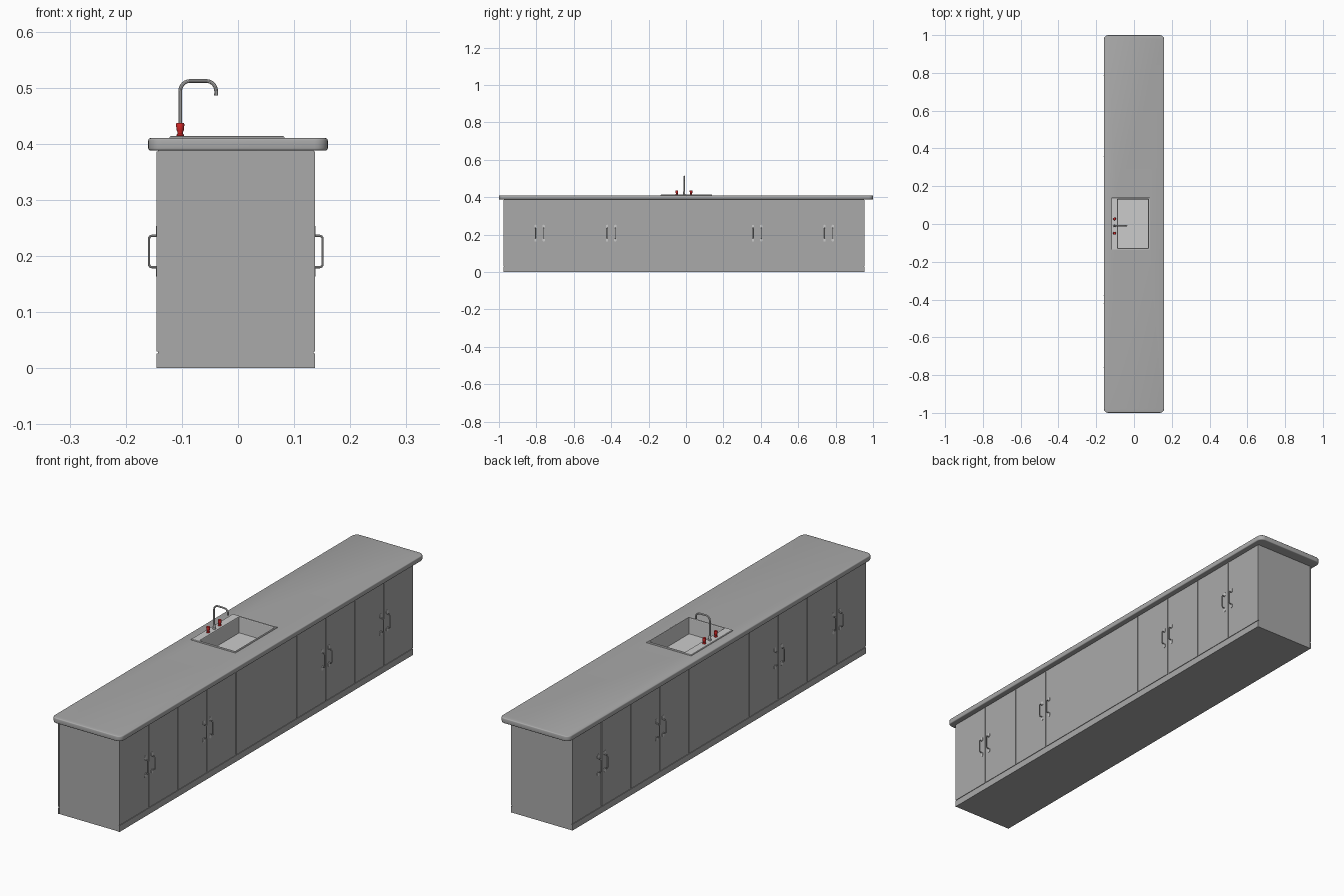
import bpy, bmesh, math
from mathutils import Vector

if "Cube" in bpy.data.objects:
    bpy.data.objects.remove(bpy.data.objects["Cube"])

CX = -0.004          # centre line of the cabinet
FACE = 0.141         # distance from the centre line to the door faces
CORE = 0.1385        # distance to the carcass behind the doors


def material(name, color):
    m = bpy.data.materials.new(name)
    m.diffuse_color = (*color, 1)
    m.use_nodes = True
    m.node_tree.nodes["Principled BSDF"].inputs["Base Color"].default_value = m.diffuse_color
    return m


DARK = material("cabinet_grey", (0.4, 0.4, 0.4))
RED = material("tap_red", (0.65, 0.02, 0.02))


def finish(name, bm, mat=None, smooth=False):
    bmesh.ops.recalc_face_normals(bm, faces=bm.faces)
    me = bpy.data.meshes.new(name)
    bm.to_mesh(me)
    bm.free()
    ob = bpy.data.objects.new(name, me)
    bpy.context.collection.objects.link(ob)
    if mat:
        me.materials.append(mat)
    if smooth:
        bpy.ops.object.select_all(action='DESELECT')
        ob.select_set(True)
        bpy.context.view_layer.objects.active = ob
        bpy.ops.object.shade_smooth_by_angle(angle=math.radians(35))
    return ob


def box_bm(lo, hi):
    bm = bmesh.new()
    bmesh.ops.create_cube(bm, size=1)
    for v in bm.verts:
        v.co = Vector([lo[i] + (v.co[i] + 0.5) * (hi[i] - lo[i]) for i in range(3)])
    return bm


def box(name, lo, hi, mat=None):
    return finish(name, box_bm(lo, hi), mat)


def lathe(name, x, y, profile, mat=None, n=16):
    bm = bmesh.new()
    rings = [[bm.verts.new((x + r * math.cos(2 * math.pi * i / n),
                            y + r * math.sin(2 * math.pi * i / n), z)) for i in range(n)]
             for r, z in profile]
    for a, b in zip(rings, rings[1:]):
        for i in range(n):
            j = (i + 1) % n
            bm.faces.new((a[i], a[j], b[j], b[i]))
    bm.faces.new(rings[0])
    bm.faces.new(rings[-1])
    return finish(name, bm, mat, True)


def tube(name, corners, radius, bend, sides=10, steps=6):
    # round the corners of a path in the xz plane, then sweep a circle along it
    pts = [Vector(corners[0])]
    for p, c, q in zip(corners, corners[1:], corners[2:]):
        p, c, q = Vector(p), Vector(c), Vector(q)
        u, w = (p - c).normalized(), (q - c).normalized()
        for k in range(steps + 1):
            t = k / steps * math.pi / 2
            pts.append(c + bend * (u * (1 - math.sin(t)) + w * (1 - math.cos(t))))
    pts.append(Vector(corners[-1]))
    bm = bmesh.new()
    side, rings = Vector((0, 1, 0)), []
    for i, p in enumerate(pts):
        d = (pts[min(i + 1, len(pts) - 1)] - pts[max(i - 1, 0)]).normalized()
        n = d.cross(side)
        rings.append([bm.verts.new(p + radius * (math.cos(a) * side + math.sin(a) * n))
                      for a in (2 * math.pi * k / sides for k in range(sides))])
    for a, b in zip(rings, rings[1:]):
        for i in range(sides):
            j = (i + 1) % sides
            bm.faces.new((a[i], a[j], b[j], b[i]))
    bm.faces.new(rings[0])
    bm.faces.new(rings[-1])
    return finish(name, bm, None, True)


# carcass
carcass = box("carcass", (CX - CORE, -0.973, 0), (CX + CORE, 0.953, 0.389), DARK)

# countertop with rounded corners and softened edges
bm = box_bm((-0.16, -1, 0.388), (0.16, 1, 0.41))
upright = [e for e in bm.edges if abs(e.verts[0].co.z - e.verts[1].co.z) > 0.01]
bmesh.ops.bevel(bm, geom=upright, offset=0.024, segments=6, affect='EDGES', profile=0.5)
rims = [e for e in bm.edges if abs(e.verts[0].co.z - e.verts[1].co.z) < 0.001]
bmesh.ops.bevel(bm, geom=rims, offset=0.004, segments=3, affect='EDGES', profile=0.5)
counter = finish("countertop", bm, DARK, True)

# sink cavity cut through countertop and carcass
cutter = box("sink_cutter", (-0.09, -0.131, 0.344), (0.079, 0.134, 0.5))
cutter.hide_render = True
for ob in (carcass, counter):
    mod = ob.modifiers.new("sink_hole", 'BOOLEAN')
    mod.operation, mod.object, mod.solver = 'DIFFERENCE', cutter, 'EXACT'
    bpy.context.view_layer.objects.active = ob
    bpy.ops.object.modifier_apply(modifier=mod.name)
bpy.data.objects.remove(cutter)

# sink: rim and basin from stacked rectangular rings (x0, x1, y0, y1, z)
bm = bmesh.new()
rings = []
for x0, x1, y0, y1, z in ((-0.122, 0.083, -0.136, 0.14, 0.409),
                          (-0.122, 0.083, -0.136, 0.14, 0.412),
                          (-0.120, 0.081, -0.134, 0.138, 0.4135),
                          (-0.088, 0.077, -0.129, 0.132, 0.4135),
                          (-0.087, 0.076, -0.128, 0.131, 0.411),
                          (-0.085, 0.074, -0.126, 0.129, 0.348)):
    rings.append([bm.verts.new(c) for c in ((x0, y0, z), (x1, y0, z), (x1, y1, z), (x0, y1, z))])
for a, b in zip(rings, rings[1:]):
    for i in range(4):
        j = (i + 1) % 4
        bm.faces.new((a[i], a[j], b[j], b[i]))
floor = bm.faces.new(rings[-1])
sink = finish("sink", bm)
if sink.data.polygons[-1].normal.z < 0:
    sink.data.flip_normals()

# tap: spout, collar and two red knobs
tube("tap_spout", [(-0.103, -0.01, 0.412), (-0.103, -0.01, 0.512),
                   (-0.039, -0.01, 0.512), (-0.039, -0.01, 0.486)], 0.0035, 0.018)
lathe("tap_collar", -0.103, -0.01, [(0.007, 0.413), (0.007, 0.416), (0.005, 0.418), (0.005, 0.432)])
for i, y in enumerate((-0.049, 0.027)):
    lathe(f"tap_knob_{i}", -0.103, y, [(0.007, 0.413), (0.007, 0.415), (0.005, 0.417), (0.005, 0.421),
                                       (0.0065, 0.424), (0.0075, 0.435), (0.0065, 0.437)], RED)

# both long sides: plinth, doors, blank centre panel and handles
edges = [-0.975, -0.783, -0.591, -0.400, -0.209, 0.189, 0.380, 0.571, 0.763, 0.955]
gap = 0.002
for side, s in (("right", 1), ("left", -1)):
    xa, xb = sorted((CX + s * (CORE - 0.001), CX + s * FACE))
    box(f"plinth_{side}", (xa, -0.975, 0), (xb, 0.955, 0.026), DARK)
    for i, (y0, y1) in enumerate(zip(edges, edges[1:])):
        part = "centre_panel" if i == 4 else f"door_{i}"
        box(f"{part}_{side}", (xa, y0 + gap * (i > 0), 0.03),
            (xb, y1 - gap * (i < 8), 0.386), DARK)
    for i, meet in enumerate((edges[1], edges[3], edges[6], edges[8])):
        for k in (-1, 1):
            y = meet + k * 0.022
            x0, x1 = CX + s * (FACE - 0.001), CX + s * 0.1545
            tag = f"{side}_{i}_{'a' if k < 0 else 'b'}"
            tube(f"handle_{tag}", [(x0, y, 0.180), (x1, y, 0.180),
                                   (x1, y, 0.236), (x0, y, 0.236)], 0.002, 0.005, 8, 4)
            for end, z in (("low", 0.172), ("high", 0.244)):
                pa, pb = sorted((x0, CX + s * (FACE + 0.0015)))
                bm = box_bm((pa, y - 0.006, z - 0.009), (pb, y + 0.006, z + 0.009))
                along = [e for e in bm.edges
                         if abs(e.verts[0].co.x - e.verts[1].co.x) > 0.001]
                bmesh.ops.bevel(bm, geom=along, offset=0.005, segments=3,
                                affect='EDGES', profile=0.5)
                finish(f"handle_plate_{tag}_{end}", bm)
